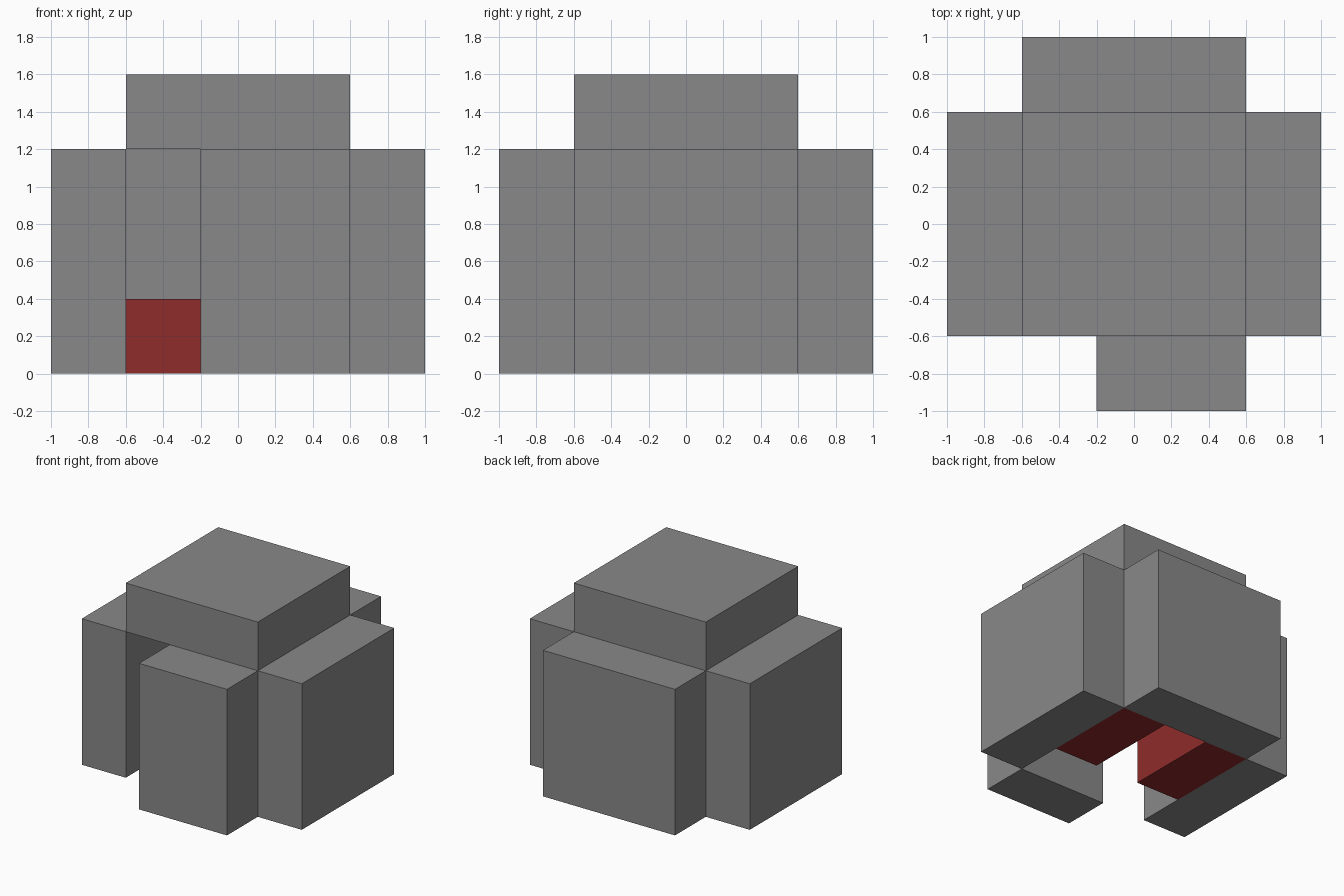
import bpy

if "Cube" in bpy.data.objects:
    bpy.data.objects.remove(bpy.data.objects["Cube"])

U = 0.4  # block size


def material(name, rgb):
    m = bpy.data.materials.new(name)
    m.diffuse_color = (*rgb, 1)
    m.use_nodes = True
    m.node_tree.nodes["Principled BSDF"].inputs["Base Color"].default_value = m.diffuse_color
    return m


stone = material("stone grey", (0.25, 0.25, 0.25))
red = material("bed red", (0.28, 0.025, 0.025))


def block(name, x, y, z, mat):
    """Box spanning the (min, max) ranges, given in blocks."""
    bpy.ops.mesh.primitive_cube_add(size=1)
    ob = bpy.context.object
    ob.name = name
    ob.location = [U * (a + b) / 2 for a, b in (x, y, z)]
    ob.scale = [U * (b - a) for a, b in (x, y, z)]
    bpy.ops.object.transform_apply(location=True, rotation=False, scale=True)
    ob.data.materials.append(mat)


# hollow hut: four walls that meet at their corners, and a roof slab
WALL = (0, 3)
block("left_wall", (-2.5, -1.5), (-1.5, 1.5), WALL, stone)
block("right_wall", (1.5, 2.5), (-1.5, 1.5), WALL, stone)
block("back_wall", (-1.5, 1.5), (1.5, 2.5), WALL, stone)
# the front wall is narrower, leaving a doorway on the left
block("front_wall", (-0.5, 1.5), (-2.5, -1.5), WALL, stone)
block("roof", (-1.5, 1.5), (-1.5, 1.5), (3, 4), stone)

# two beds against the side walls
block("left_bed", (-1.5, -0.5), (-0.5, 1.5), (0, 1), red)
block("right_bed", (0.5, 1.5), (-0.5, 1.5), (0, 1), red)
